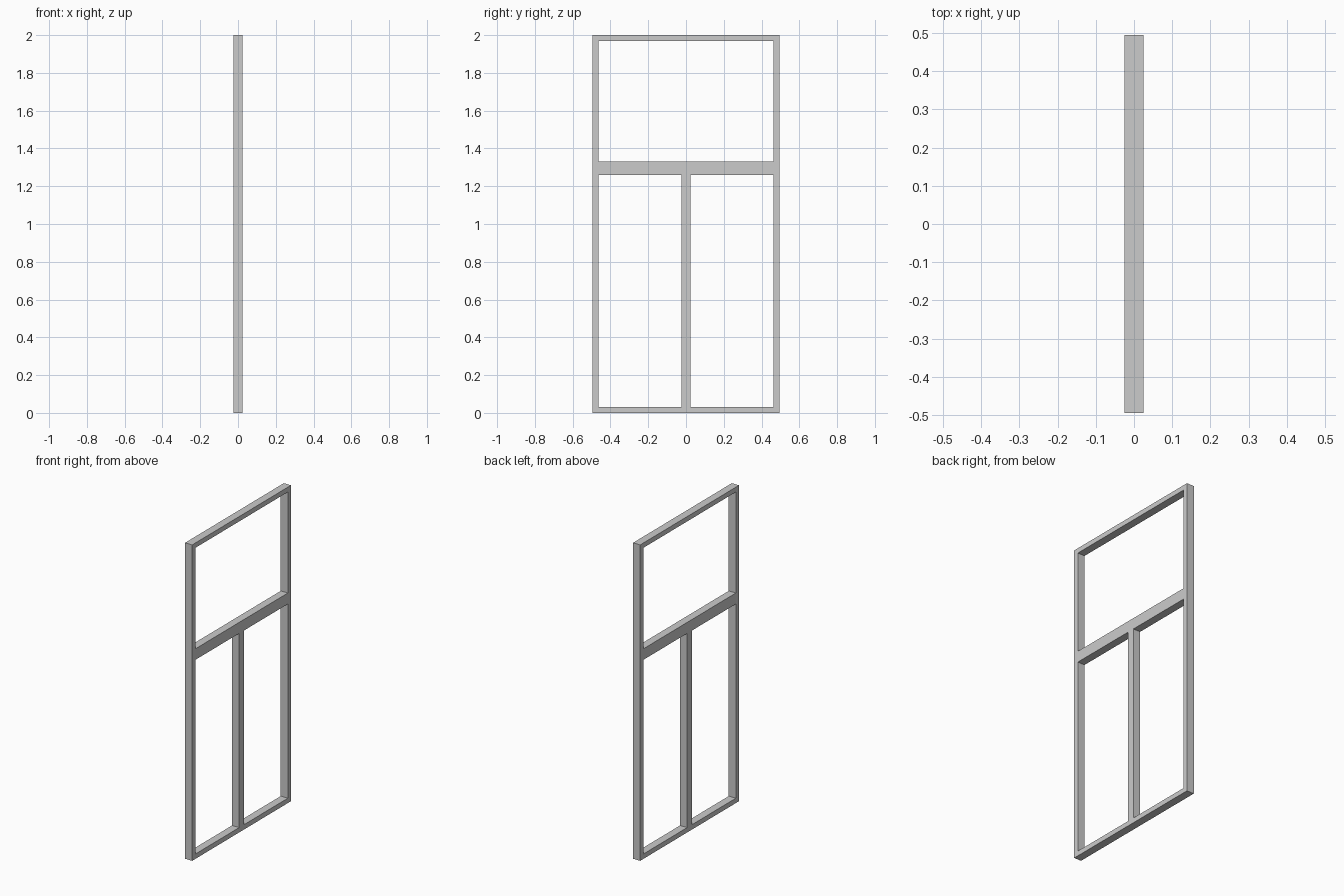
import bpy, bmesh

if "Cube" in bpy.data.objects:
    bpy.data.objects.remove(bpy.data.objects["Cube"])

HALF_W, HEIGHT, DEPTH = 0.494, 2.0, 0.05
BORDER, MULLION = 0.031, 0.024          # border width, half mullion width
RAIL_LOW, RAIL_HIGH = 1.26, 1.33        # transom rail between upper and lower panes

# Grid lines of the frame layout
ys = [-HALF_W, -HALF_W + BORDER, -MULLION, MULLION, HALF_W - BORDER, HALF_W]
zs = [0, BORDER, RAIL_LOW, RAIL_HIGH, HEIGHT - BORDER, HEIGHT]

# Openings as (column, row): two tall lower panes and one wide upper pane
openings = {(1, 1), (3, 1), (1, 3), (2, 3), (3, 3)}

# Frame face, one quad per solid cell
bm = bmesh.new()
grid = [[bm.verts.new((-DEPTH / 2, y, z)) for z in zs] for y in ys]
for i in range(len(ys) - 1):
    for j in range(len(zs) - 1):
        if (i, j) not in openings:
            bm.faces.new((grid[i][j], grid[i][j + 1], grid[i + 1][j + 1], grid[i + 1][j]))

# Give the frame its depth as one continuous shell
result = bmesh.ops.extrude_face_region(bm, geom=bm.faces[:], use_keep_orig=True)
moved = [g for g in result["geom"] if isinstance(g, bmesh.types.BMVert)]
bmesh.ops.translate(bm, verts=moved, vec=(DEPTH, 0, 0))
bmesh.ops.recalc_face_normals(bm, faces=bm.faces[:])

mesh = bpy.data.meshes.new("window_frame")
bm.to_mesh(mesh)
bm.free()
frame = bpy.data.objects.new("window_frame", mesh)
bpy.context.collection.objects.link(frame)
